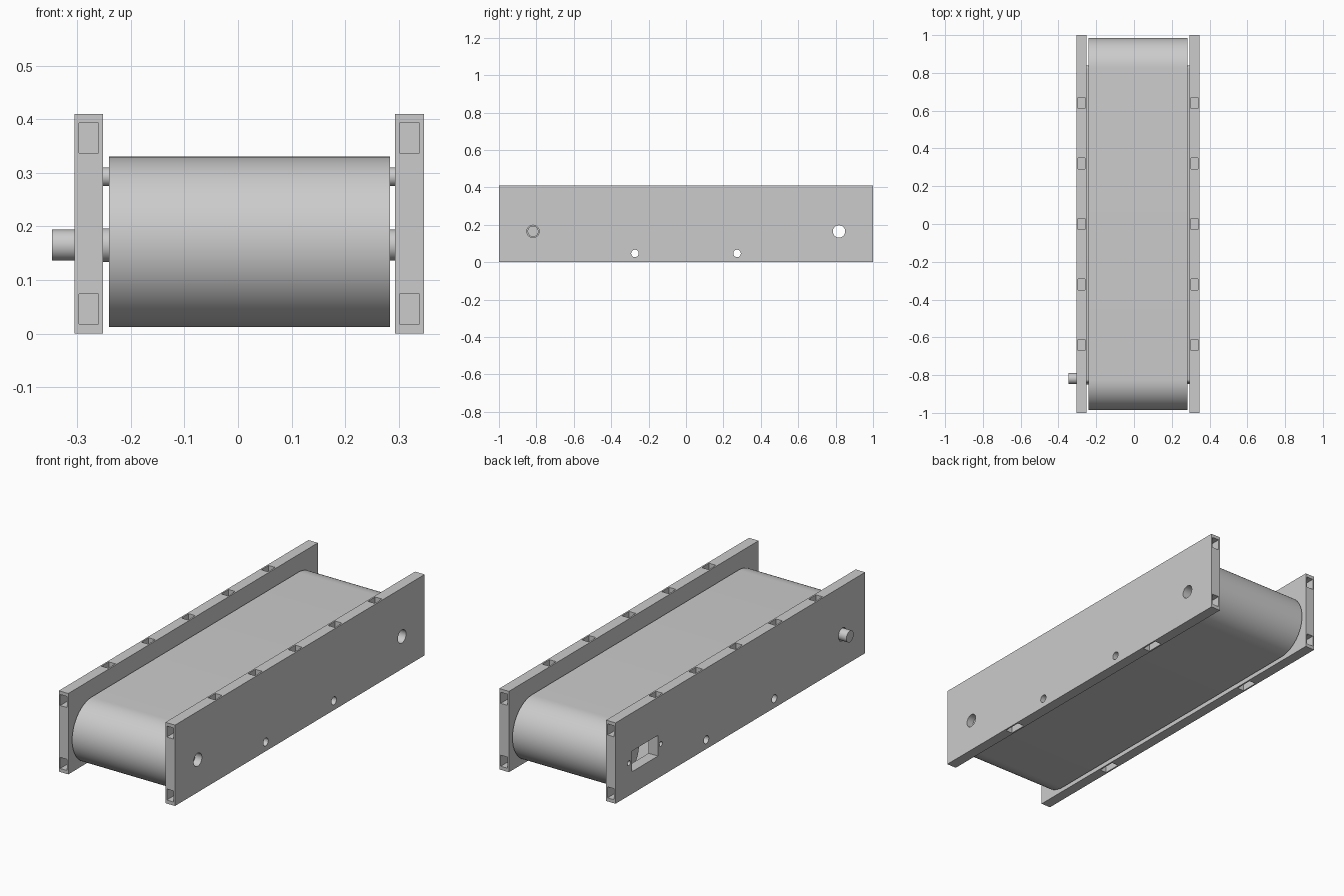
import bpy, bmesh
from math import pi, cos, sin, radians
from mathutils import Matrix, Vector

if "Cube" in bpy.data.objects:
    bpy.data.objects.remove(bpy.data.objects["Cube"])

AXLE_Y, AXLE_Z = 0.818, 0.165
PLATES = {"left_side_plate": (-0.305, -0.252), "right_side_plate": (0.293, 0.347)}


def add_box(bm, x0, x1, y0, y1, z0, z1):
    m = Matrix.Translation(((x0 + x1) / 2, (y0 + y1) / 2, (z0 + z1) / 2))
    m = m @ Matrix.Diagonal((x1 - x0, y1 - y0, z1 - z0, 1))
    bmesh.ops.create_cube(bm, size=1, matrix=m)


def add_rod(bm, x0, x1, y, z, r, n=48):
    m = Matrix.Translation(((x0 + x1) / 2, y, z)) @ Matrix.Rotation(pi / 2, 4, 'Y')
    bmesh.ops.create_cone(bm, cap_ends=True, segments=n, radius1=r, radius2=r,
                          depth=x1 - x0, matrix=m)


def finish(name, bm):
    bmesh.ops.recalc_face_normals(bm, faces=bm.faces)
    me = bpy.data.meshes.new(name)
    bm.to_mesh(me)
    bm.free()
    ob = bpy.data.objects.new(name, me)
    bpy.context.collection.objects.link(ob)
    return ob


def select(ob):
    bpy.ops.object.select_all(action='DESELECT')
    ob.select_set(True)
    bpy.context.view_layer.objects.active = ob


def smooth(ob):
    select(ob)
    bpy.ops.object.shade_smooth_by_angle(angle=radians(30))


def cut(ob, bm):
    cutter = finish("cutter", bm)
    cutter.hide_render = True
    select(ob)
    mod = ob.modifiers.new("cut", 'BOOLEAN')
    mod.operation, mod.solver, mod.object = 'DIFFERENCE', 'EXACT', cutter
    bpy.ops.object.modifier_apply(modifier=mod.name)
    bpy.data.objects.remove(cutter)


def stadium(half, r, zc, n=32):
    """Rounded-end loop in the yz plane."""
    pts = []
    for side in (1, -1):
        for i in range(n + 1):
            a = -pi / 2 + pi * i / n
            pts.append((side * (half + r * cos(a)), zc + side * r * sin(a)))
    return pts


# Side plates with pockets along the edges and holes through the face
for name, (x0, x1) in PLATES.items():
    bm = bmesh.new()
    add_box(bm, x0, x1, -1, 1, 0, 0.41)
    plate = finish(name, bm)

    c = bmesh.new()
    px0, px1 = x0 + 0.008, x1 - 0.008
    for i in range(-2, 3):                                   # top pockets
        add_box(c, px0, px1, i * 0.32 - 0.029, i * 0.32 + 0.029, 0.355, 0.45)
    for s in (-1, 1):
        add_box(c, px0, px1, s * 0.52 - 0.045, s * 0.52 + 0.045, -0.05, 0.05)
        for z in (0.018, 0.337):                             # end pockets
            ya, yb = sorted((s * 0.945, s * 1.05))
            add_box(c, px0, px1, ya, yb, z, z + 0.056)
        add_rod(c, x0 - 0.02, x1 + 0.02, s * 0.273, 0.047, 0.02)
    add_rod(c, x0 - 0.02, x1 + 0.02, -AXLE_Y, AXLE_Z, 0.033)
    if x0 > 0:
        add_rod(c, x0 - 0.02, x1 + 0.02, AXLE_Y, AXLE_Z, 0.033)
    else:                                                    # bearing slot and screw holes
        add_box(c, x0 - 0.02, x1 + 0.02, 0.66, 0.87, 0.112, 0.217)
        for y in (0.637, 0.893):
            add_rod(c, x0 - 0.02, x1 + 0.02, y, AXLE_Z, 0.012, 24)
    cut(plate, c)
    smooth(plate)

# Belt: hollow rounded loop
bm = bmesh.new()
rings = []
for x, r in ((-0.241, 0.159), (0.284, 0.159), (0.284, 0.147), (-0.241, 0.147)):
    rings.append([bm.verts.new((x, y, z)) for y, z in stadium(0.826, r, 0.171)])
for a, b in zip(rings, rings[1:] + rings[:1]):
    for i in range(len(a)):
        j = (i + 1) % len(a)
        bm.faces.new((a[i], a[j], b[j], b[i]))
smooth(finish("belt", bm))

# Slider bed under the upper run of the belt
bm = bmesh.new()
face = bm.faces.new([bm.verts.new((-0.252, y, z)) for y, z in stadium(0.822, 0.0175, 0.2925, 12)])
ext = bmesh.ops.extrude_face_region(bm, geom=[face], use_keep_orig=True)
bmesh.ops.translate(bm, vec=Vector((0.545, 0, 0)),
                    verts=[g for g in ext["geom"] if isinstance(g, bmesh.types.BMVert)])
smooth(finish("slider_bed", bm))

# Rollers, drive shaft and its collar
for name, y in (("drive_roller", -AXLE_Y), ("idler_roller", AXLE_Y)):
    bm = bmesh.new()
    add_rod(bm, -0.235, 0.278, y, AXLE_Z, 0.105, 64)
    roller = finish(name, bm)
    c = bmesh.new()
    add_rod(c, -0.4, 0.4, y, AXLE_Z, 0.033 if y > 0 else 0.029)
    cut(roller, c)
    smooth(roller)

for name, x0, x1, r in (("drive_shaft", -0.347, 0.312, 0.029), ("shaft_collar", -0.252, -0.235, 0.0315)):
    bm = bmesh.new()
    add_rod(bm, x0, x1, -AXLE_Y, AXLE_Z, r)
    smooth(finish(name, bm))
